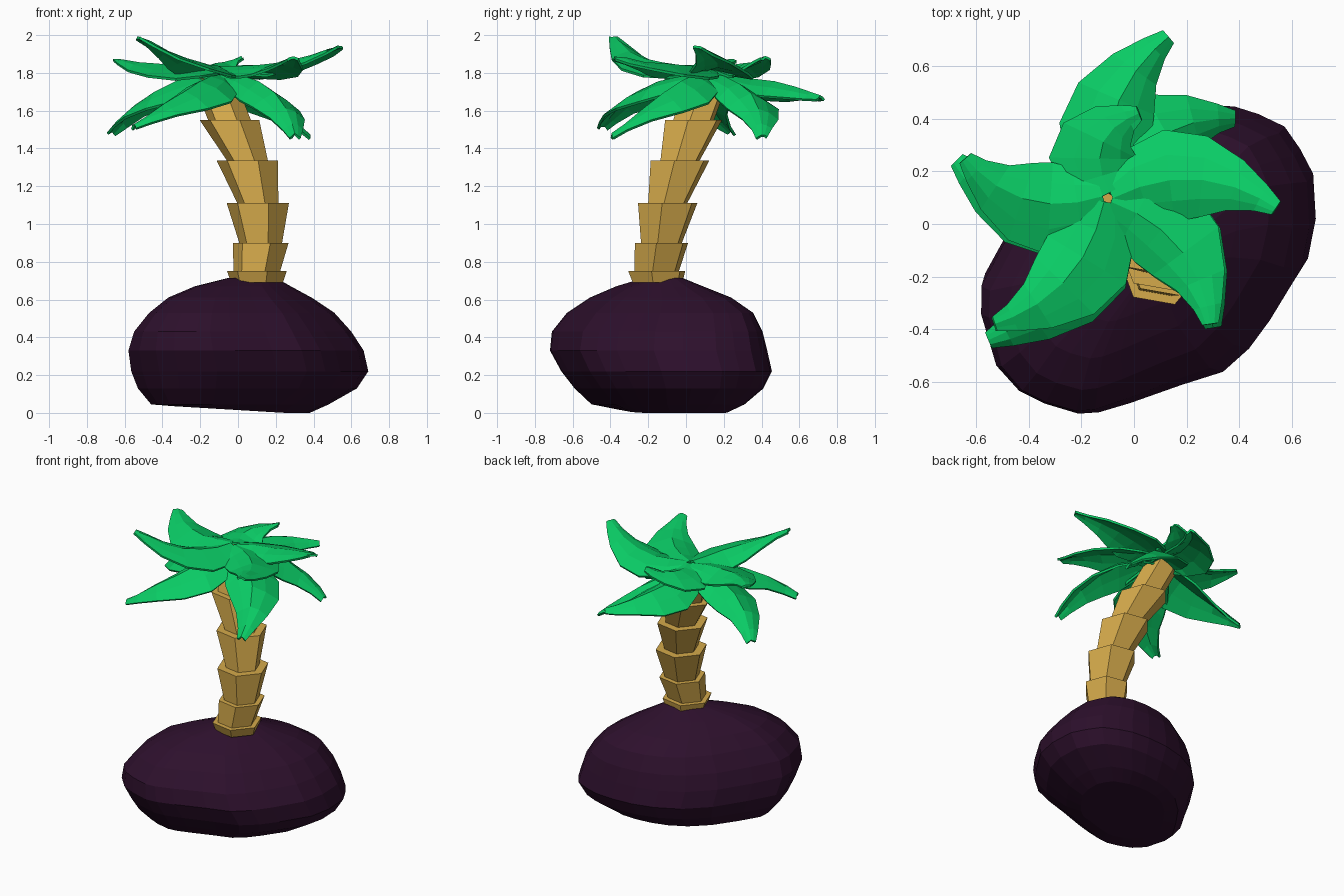
import bpy, math, random
from mathutils import Vector

if "Cube" in bpy.data.objects:
    bpy.data.objects.remove(bpy.data.objects["Cube"])

random.seed(4)


def material(name, rgb):
    m = bpy.data.materials.new(name)
    m.diffuse_color = (*rgb, 1)
    m.use_nodes = True
    m.node_tree.nodes["Principled BSDF"].inputs["Base Color"].default_value = m.diffuse_color
    return m


def add_object(name, verts, faces, mat):
    mesh = bpy.data.meshes.new(name)
    mesh.from_pydata([tuple(v) for v in verts], [], faces)
    mesh.materials.append(mat)
    mesh.update()
    ob = bpy.data.objects.new(name, mesh)
    bpy.context.collection.objects.link(ob)
    return ob


def loft(rings, verts, faces):
    """Append a closed, capped loft through counter-clockwise rings."""
    start, n = len(verts), len(rings[0])
    for ring in rings:
        verts.extend(ring)
    for r in range(len(rings) - 1):
        for i in range(n):
            a, b = start + r * n + i, start + r * n + (i + 1) % n
            faces.append((a, b, b + n, a + n))
    faces.append([start + i for i in reversed(range(n))])
    faces.append([start + (len(rings) - 1) * n + i for i in range(n)])


rock_mat = material("dark_rock", (0.026, 0.005, 0.025))
bark_mat = material("bark", (0.66, 0.40, 0.07))
leaf_mat = material("leaf_green", (0.003, 0.60, 0.13))

# Rock: plan outline fitted into the bounds of each level, more diagonal near the top
outline = [(.69, 0), (.68, .18), (.63, .28), (.57, .37), (.47, .42), (.38, .45),
           (.25, .46), (.10, .45), (-.05, .41), (-.20, .33), (-.35, .18), (-.48, -.03),
           (-.58, -.22), (-.58, -.33), (-.52, -.53), (-.43, -.63), (-.33, -.68),
           (-.20, -.72), (-.12, -.715), (0, -.68), (.20, -.61), (.36, -.56),
           (.46, -.47), (.54, -.36), (.60, -.26), (.66, -.16)]
levels = [(0, -.34, .38, -.38, .22), (.045, -.46, .48, -.50, .31),
          (.13, -.53, .63, -.59, .41), (.22, -.565, .69, -.66, .455),
          (.33, -.58, .665, -.72, .43), (.43, -.55, .60, -.71, .405),
          (.53, -.47, .51, -.63, .355), (.61, -.37, .39, -.51, .24),
          (.67, -.23, .28, -.37, .09), (.715, -.05, .20, -.22, -.02)]
rings = []
for z, x0, x1, y0, y1 in levels:
    k = 1 - .45 * max(0, z - .3) - .5 * max(0, .2 - z)
    uv = []
    for x, y in outline:
        u, v = (x - .055) / .635, (y + .13) / .59
        s, d = (u + v) / 2, (u - v) / 2 * k
        uv.append((s + d, s - d))
    us, vs = [p[0] for p in uv], [p[1] for p in uv]
    ring = []
    for u, v in uv:
        x = x0 + (u - min(us)) / (max(us) - min(us)) * (x1 - x0)
        y = y0 + (v - min(vs)) / (max(vs) - min(vs)) * (y1 - y0)
        ring.append((x, y, z + (.06 * max(0, .25 - x) if z == 0 else 0)))
    rings.append(ring)
verts, faces = [], []
loft(rings, verts, faces)
add_object("rock", verts, faces, rock_mat)

# Trunk: stacked six-sided flared segments following a leaning path
path = [(.10, -.15, .69), (.10, -.155, .75), (.12, -.13, .90), (.105, -.097, 1.11),
        (.05, -.032, 1.335), (-.045, .04, 1.55), (-.13, .12, 1.77)]
radii = [(.14, .16), (.125, .15), (.115, .167), (.11, .165), (.11, .16), (.115, .115)]


def hexagon(centre, r):
    return [(centre[0] + r * math.cos(math.radians(60 * i - 10)),
             centre[1] + r * math.sin(math.radians(60 * i - 10)), centre[2])
            for i in range(6)]


verts, faces = [], []
for k, (r0, r1) in enumerate(radii):
    loft([hexagon(path[k], r0), hexagon(path[k + 1], r1)], verts, faces)
add_object("trunk", verts, faces, bark_mat)

# Leaves: curved, creased blades, fuller on the outer side of the sweep
profile = [(0, .08, .08), (.16, .13, .15), (.34, .155, .19), (.54, .14, .165),
           (.74, .09, .105), (.9, .05, .055), (1, .028, .028)]
across = [-1, -.5, 0, .5, 1]


def leaf(name, tip, base_z, bend_z, droop, sweep=.18):
    tip, crown = Vector(tip), Vector((-.10, .10, base_z))
    out = (tip - crown).to_2d().normalized()
    p0 = crown + out.to_3d() * .02
    p1 = (p0 + tip) / 2 + Vector((-out.y, out.x, 0)) * sweep
    p1.z = bend_z
    verts, faces = [], []
    for t, w_in, w_out in profile:
        p = p0 * (1 - t) ** 2 + p1 * 2 * t * (1 - t) + tip * t * t
        d = (p1 - p0) * (1 - t) + (tip - p1) * t
        side = Vector((-d.y, d.x, 0)).normalized()
        for s in across:
            w = w_out if s > 0 else w_in
            drop = -droop * w * abs(s) ** 1.3 + random.uniform(-.006, .006)
            verts.append(p + side * w * s + Vector((0, 0, drop + .02 * (1 - t))))
    n = len(across)
    for r in range(len(profile) - 1):
        for i in range(n - 1):
            a = r * n + i
            faces.append((a, a + n, a + n + 1, a + 1))
    ob = add_object(name, verts, faces, leaf_mat)
    mod = ob.modifiers.new("thickness", "SOLIDIFY")
    mod.thickness = .014
    mod.offset = 0


low_tips = [(.13, .71, 1.67), (.38, .40, 1.47), (.30, -.39, 1.47),
            (-.55, -.44, 1.52), (-.67, .24, 1.49)]
high_tips = [(.54, .06, 1.94), (.29, -.38, 1.88), (-.53, -.38, 1.99),
             (-.64, .25, 1.87), (.02, .42, 1.88)]
for i, tip in enumerate(low_tips):
    leaf(f"lower_leaf_{i + 1}", tip, 1.77, 1.76, .55)
for i, tip in enumerate(high_tips):
    leaf(f"upper_leaf_{i + 1}", tip, 1.81, 1.81, .35)
